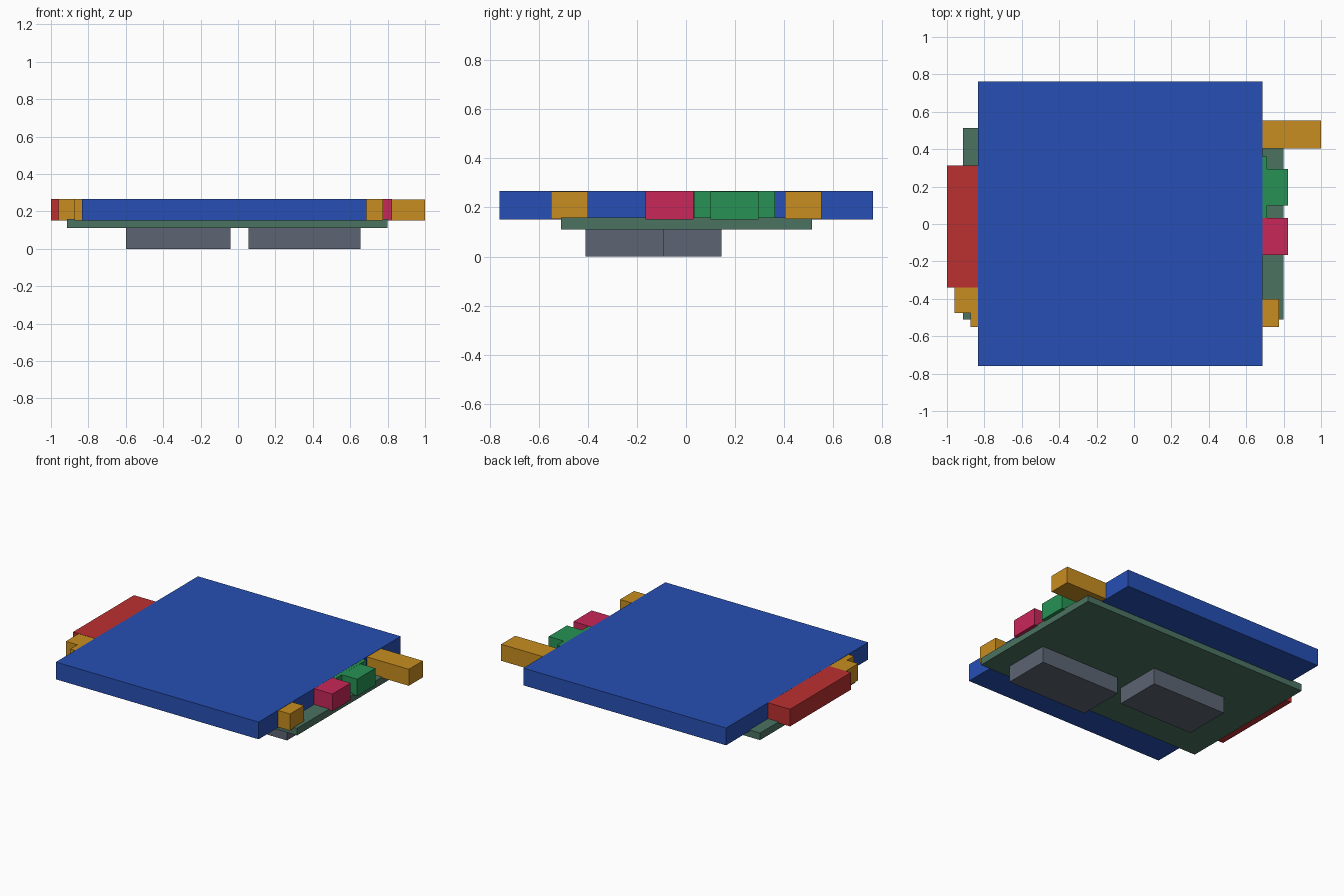
import bpy
import bmesh
from mathutils import Vector

if "Cube" in bpy.data.objects:
    bpy.data.objects.remove(bpy.data.objects["Cube"])


def material(name, rgb):
    m = bpy.data.materials.new(name)
    m.diffuse_color = (*rgb, 1)
    m.use_nodes = True
    m.node_tree.nodes["Principled BSDF"].inputs["Base Color"].default_value = m.diffuse_color
    return m


BLUE = material("blue", (0.02, 0.08, 0.46))
RED = material("red", (0.50, 0.03, 0.03))
AMBER = material("amber", (0.58, 0.27, 0.015))
GREEN = material("green", (0.02, 0.29, 0.09))
CRIMSON = material("crimson", (0.58, 0.02, 0.10))
BOARD = material("board_green", (0.07, 0.17, 0.12))
SLATE = material("slate", (0.11, 0.13, 0.17))


def box(name, x, y, z, mat):
    """Box from (min, max) pairs on each axis."""
    bm = bmesh.new()
    bmesh.ops.create_cube(bm, size=1)
    for v in bm.verts:
        v.co = Vector([r[0] if c < 0 else r[1] for c, r in zip(v.co, (x, y, z))])
    me = bpy.data.meshes.new(name)
    bm.to_mesh(me)
    bm.free()
    me.materials.append(mat)
    ob = bpy.data.objects.new(name, me)
    bpy.context.collection.objects.link(ob)
    return ob


# Two feet and the carrier board
box("right_foot", (0.055, 0.655), (-0.41, -0.09), (0, 0.112), SLATE)
box("left_foot", (-0.60, -0.04), (-0.175, 0.145), (0, 0.112), SLATE)
box("carrier_board", (-0.915, 0.80), (-0.51, 0.513), (0.111, 0.159), BOARD)

# Top layer: main panel with coloured blocks running through it.
# Each group sits a hair inside the previous one so coplanar faces do not flicker.
BOTTOM, TOP, HAIR = 0.15, 0.267, 0.0006
layers = [
    ("main_panel", BLUE, [((-0.835, 0.687), (-0.76, 0.763))]),
    ("red_block", RED, [((-1.0, -0.35), (-0.34, 0.313))]),
    ("crimson_block", CRIMSON, [((0.30, 0.824), (-0.165, 0.031))]),
    ("green_block", GREEN, [((0.38, 0.71), (0.033, 0.362)),
                            ((0.30, 0.824), (0.10, 0.295)),
                            ((-0.34, 0.14), (0.19, 0.57))]),
    ("amber_bar", AMBER, [((-0.96, -0.81), (-0.475, 0.20)),
                          ((-0.875, 0.775), (-0.55, -0.40)),
                          ((-0.10, 1.0), (0.403, 0.553))]),
]
step = 0
for name, mat, rects in layers:
    for i, (x, y) in enumerate(rects):
        inset = step * HAIR / 2
        box(f"{name}_{i + 1}", x, y, (BOTTOM + inset, TOP - inset), mat)
        step += 1
